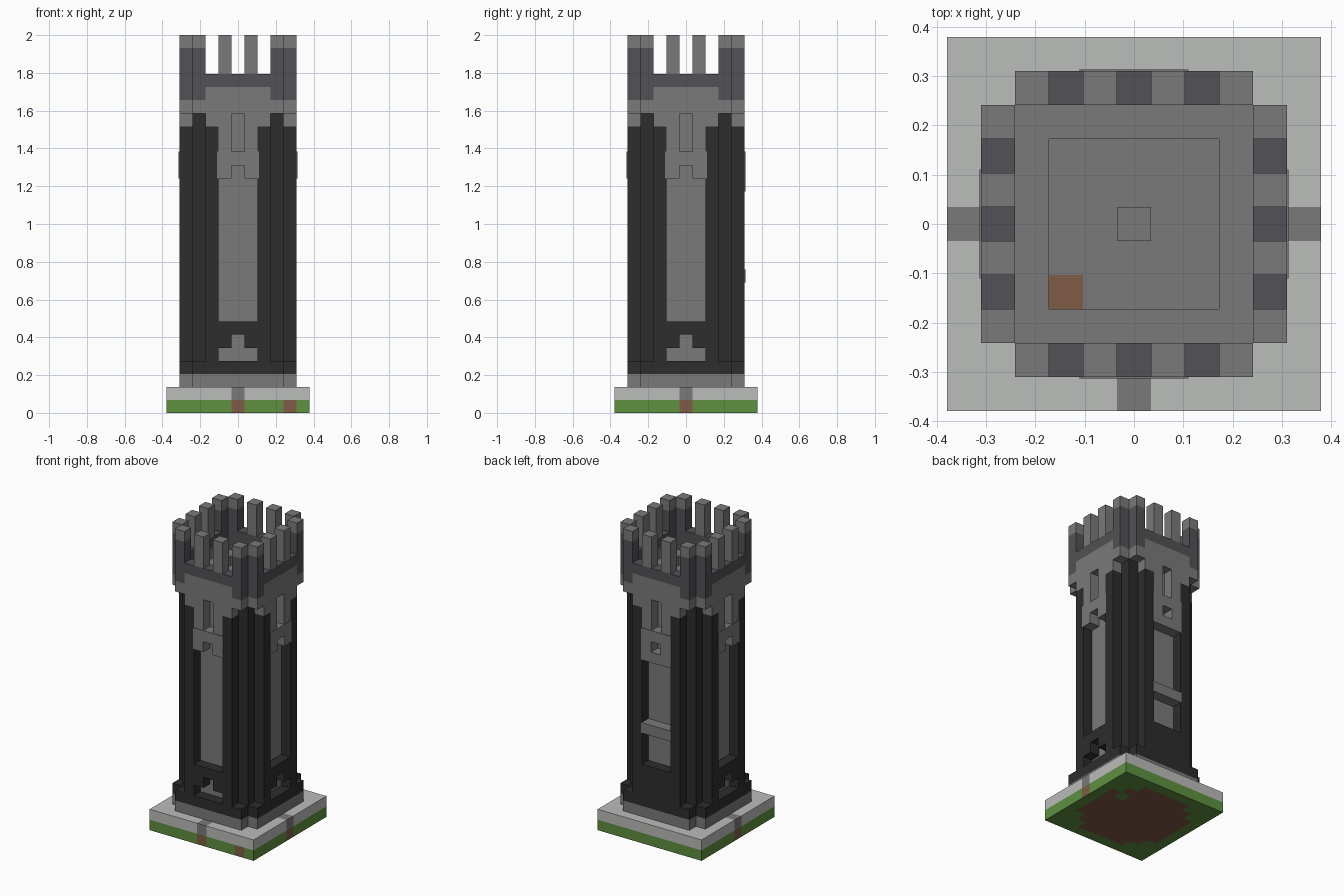
import bpy, bmesh, math
from mathutils import Matrix, Vector

U = 2 / 29  # edge of one block

old = bpy.data.objects.get("Cube")
if old:
    bpy.data.objects.remove(old)


def material(name, r, g, b):
    m = bpy.data.materials.new(name)
    m.use_nodes = True
    m.diffuse_color = (r, g, b, 1)
    m.node_tree.nodes["Principled BSDF"].inputs["Base Color"].default_value = (r, g, b, 1)
    return m


STONE = material("stone grey", .195, .195, .195)
DARK = material("dark stone", .026, .026, .026)
SLATE = material("slate", .085, .083, .093)
PALE = material("pale stone", .5, .51, .495)
GRASS = material("grass green", .113, .279, .051)
EARTH = material("earth brown", .212, .107, .058)


def finish(name, bm, *mats):
    bmesh.ops.recalc_face_normals(bm, faces=bm.faces[:])
    bm.transform(Matrix.Scale(U, 4))
    me = bpy.data.meshes.new(name)
    bm.to_mesh(me)
    bm.free()
    for m in mats:
        me.materials.append(m)
    ob = bpy.data.objects.new(name, me)
    bpy.context.scene.collection.objects.link(ob)
    return ob


def add_box(bm, x0, x1, y0, y1, z0, z1, turn=0):
    size = Matrix.Diagonal((x1 - x0, y1 - y0, z1 - z0, 1))
    mid = Matrix.Translation(((x0 + x1) / 2, (y0 + y1) / 2, (z0 + z1) / 2))
    spin = Matrix.Rotation(turn * math.pi / 2, 4, 'Z')
    bmesh.ops.create_cube(bm, size=1, matrix=spin @ mid @ size)


def on_sides(name, mat, boxes, sides=(0, 1, 2, 3)):
    """Boxes as (x0, x1, outer depth, z0, z1), repeated on the sides; 0 is the front."""
    bm = bmesh.new()
    for s in sides:
        for x0, x1, d, z0, z1 in boxes:
            add_box(bm, x0, x1, -d, -3.5, z0, z1, s)
    return finish(name, bm, mat)


def pair(x0, x1, *rest):
    return [(x0, x1, *rest), (-x1, -x0, *rest)]


def tiles(name, n, z0, z1, rule, *mats):
    """Square slab of n by n blocks, faces coloured by rule(block x, block y, normal)."""
    bm = bmesh.new()
    bmesh.ops.create_grid(bm, x_segments=n, y_segments=n, size=n / 2,
                          matrix=Matrix.Translation((0, 0, z0)))
    top = bmesh.ops.extrude_face_region(bm, geom=bm.faces[:])["geom"]
    bmesh.ops.translate(bm, vec=(0, 0, z1 - z0),
                        verts=[v for v in top if isinstance(v, bmesh.types.BMVert)])
    # keep the underside, which the extrusion may have dropped
    if not any(abs(f.calc_center_median().z - z0) < .01 for f in bm.faces):
        bmesh.ops.create_grid(bm, x_segments=n, y_segments=n, size=n / 2,
                              matrix=Matrix.Translation((0, 0, z0)))
        bmesh.ops.remove_doubles(bm, verts=bm.verts[:], dist=.001)
    bmesh.ops.recalc_face_normals(bm, faces=bm.faces[:])
    for f in bm.faces:
        c = f.calc_center_median() - f.normal * .5
        if abs(f.normal.z) > .5:
            c = f.calc_center_median()
        f.material_index = int(rule(round(c.x), round(c.y), f.normal))
    return finish(name, bm, *mats)


def cross_prism(name, a, b, z0, z1, mat):
    bm = bmesh.new()
    pts = []
    for k in range(4):
        spin = Matrix.Rotation(k * math.pi / 2, 3, 'Z')
        pts += [spin @ Vector(p) for p in ((a, -b, z0), (a, b, z0), (b, b, z0))]
    face = bm.faces.new([bm.verts.new(p) for p in pts])
    ext = bmesh.ops.extrude_face_region(bm, geom=[face], use_keep_orig=True)["geom"]
    bmesh.ops.translate(bm, vec=(0, 0, z1 - z0),
                        verts=[v for v in ext if isinstance(v, bmesh.types.BMVert)])
    return finish(name, bm, mat)


# Ground: turf with earth patches, pale slab with three short paths
def turf_rule(i, j, n):
    if n.z < -.5:
        return max(abs(i), abs(j)) <= 4 and abs(i) + abs(j) <= 6 and (i, j) != (3, 2)
    return (n.y < -.5 and i in (0, 4)) or (abs(n.x) > .5 and j == 0)


def path_rule(i, j, n):
    return (i == 0 and j < 0) or (j == 0 and i != 0)


tiles("turf", 11, 0, 1, turf_rule, GRASS, EARTH)
tiles("ground_slab", 11, 1, 2, path_rule, PALE, STONE)

# Footing
cross_prism("plinth", 4.5, 3.5, 2, 3, STONE)
cross_prism("footing", 4.5, 3.5, 3, 4, DARK)

# Shaft: square core, pilasters, recessed panels
bm = bmesh.new()
add_box(bm, -3.5, 3.5, -3.5, 3.5, 4, 23)
finish("shaft_core", bm, DARK)
on_sides("pilasters", DARK, pair(1.5, 2.5, 4.5, 4, 22))
on_sides("wall_panels", STONE, [(-1.5, 1.5, 3.53, 4, 23)])

# Low walls under the panels, with a stepped opening except at the back
on_sides("window_walls", DARK, [(-1.5, 1.5, 4.5, 6, 7)] + pair(.5, 1.5, 4.5, 5, 6), (0, 1, 3))
on_sides("back_low_wall", DARK, [(-1.5, 1.5, 4.5, 4, 7)], (2,))

# Upper window hoods and the posts above them
on_sides("hood_posts", STONE, pair(.5, 1.5, 4.5, 20, 23))
on_sides("window_hoods", STONE, [(-1.6, 1.6, 4.55, 19, 20.06)] + pair(.5, 1.6, 4.55, 18, 19))
on_sides("back_window_sill", STONE, [(-1.6, 1.6, 4.55, 17, 18)], (2,))
on_sides("back_ledge", STONE, [(-1.6, 1.6, 4.55, 10, 11)], (2,))

# Crown: corbels, parapet, slate band and merlons
on_sides("corbels", STONE, pair(1.5, 2.5, 4.5, 22, 23))
on_sides("parapet", STONE, [(-3.5, 3.5, 4.5, 23, 24), (-2.5, 2.5, 4.5, 24, 25)])
on_sides("slate_band", SLATE, [(-2.5, 2.5, 4.5, 25, 26)] + pair(2.5, 3.5, 4.5, 24, 28))
on_sides("merlons", STONE, pair(.5, 1.5, 4.5, 26, 29) + pair(2.5, 3.5, 4.5, 28, 29))

# Roof deck inside the parapet
bm = bmesh.new()
for k in range(4):
    add_box(bm, -3.5, 2.5, -3.5, -2.5, 23, 24, k)
finish("roof_walk", bm, STONE)
tiles("roof_floor", 5, 23, 23.1, lambda i, j, n: (i, j) == (-2, -2), STONE, EARTH)
bm = bmesh.new()
add_box(bm, -.5, .5, -.5, .5, 23.1, 24)
finish("roof_block", bm, STONE)
